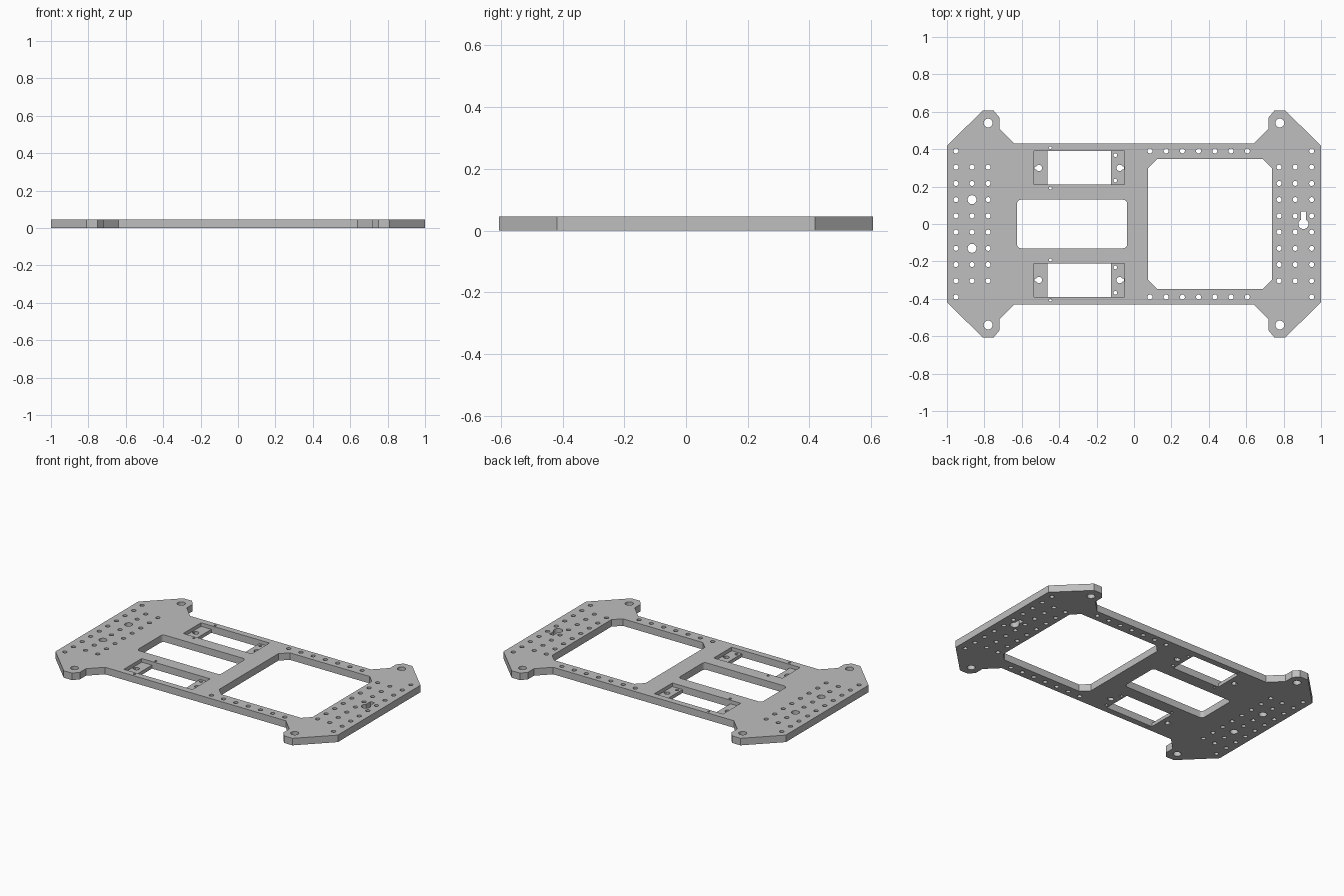
import bpy
import bmesh
from math import cos, sin, pi, radians

cube = bpy.data.objects.get("Cube")
if cube:
    bpy.data.objects.remove(cube)

THICK = 0.045
PITCH = 0.0868

grey = bpy.data.materials.new("plate_grey")
grey.use_nodes = True
colour = (0.52, 0.52, 0.52, 1)
grey.diffuse_color = colour
grey.node_tree.nodes["Principled BSDF"].inputs["Base Color"].default_value = colour


def circle(x, y, r, n=16):
    return [(x + r * cos(2 * pi * i / n), y + r * sin(2 * pi * i / n)) for i in range(n)]


def rect(x0, x1, y0, y1):
    return [(x0, y0), (x1, y0), (x1, y1), (x0, y1)]


def soft_rect(x0, x1, y0, y1, r, steps):
    """Rectangle with rounded corners, or chamfered ones when steps is 1."""
    pts = []
    corners = [(x1 - r, y1 - r), (x0 + r, y1 - r), (x0 + r, y0 + r), (x1 - r, y0 + r)]
    for q, (cx, cy) in enumerate(corners):
        for i in range(steps + 1):
            a = (q + i / steps) * pi / 2
            pts.append((cx + r * cos(a), cy + r * sin(a)))
    return pts


def keyhole(x, y, r, half, length, angle):
    """Round hole with a straight slot leaving it in one direction."""
    start = math_asin(half / r)
    pts = [(r * cos(start + (2 * pi - 2 * start) * i / 16),
            r * sin(start + (2 * pi - 2 * start) * i / 16)) for i in range(17)]
    pts += [(length, -half), (length, half)]
    c, s = cos(angle), sin(angle)
    return [(x + px * c - py * s, y + px * s + py * c) for px, py in pts]


def math_asin(v):
    from math import asin
    return asin(v)


def sheet(name, loops, z0, z1):
    """Solid sheet: first loop is the outline, the others are cut through."""
    curve = bpy.data.curves.new(name + "_profile", "CURVE")
    curve.dimensions = "2D"
    curve.fill_mode = "BOTH"
    curve.extrude = (z1 - z0) / 2
    for loop in loops:
        spline = curve.splines.new("POLY")
        spline.points.add(len(loop) - 1)
        for p, (x, y) in zip(spline.points, loop):
            p.co = (x, y, 0, 1)
        spline.use_cyclic_u = True
    temp = bpy.data.objects.new(name + "_profile", curve)
    bpy.context.collection.objects.link(temp)
    graph = bpy.context.evaluated_depsgraph_get()
    mesh = bpy.data.meshes.new_from_object(temp.evaluated_get(graph))
    bpy.data.objects.remove(temp)
    bpy.data.curves.remove(curve)

    bm = bmesh.new()
    bm.from_mesh(mesh)
    bmesh.ops.remove_doubles(bm, verts=bm.verts, dist=0.0001)
    bmesh.ops.translate(bm, verts=bm.verts, vec=(0, 0, (z0 + z1) / 2))
    bmesh.ops.recalc_face_normals(bm, faces=bm.faces)
    bm.to_mesh(mesh)
    bm.free()
    mesh.materials.clear()
    mesh.materials.append(grey)
    obj = bpy.data.objects.new(name, mesh)
    bpy.context.collection.objects.link(obj)
    bpy.ops.object.select_all(action="DESELECT")
    obj.select_set(True)
    bpy.context.view_layer.objects.active = obj
    bpy.ops.object.shade_smooth_by_angle(angle=radians(30))
    return obj


# Plate outline: one quarter mirrored into four
quarter = [(1, 0.418), (0.81, 0.606), (0.75, 0.606), (0.72, 0.57), (0.72, 0.51), (0.64, 0.43)]
half = quarter + [(-x, y) for x, y in reversed(quarter)]
loops = [half + [(x, -y) for x, y in reversed(half)]]

# Large chamfered window and rounded centre window
loops.append(soft_rect(0.076, 0.738, -0.347, 0.347, 0.048, 1))
loops.append(soft_rect(-0.625, -0.037, -0.13, 0.13, 0.02, 5))

# Corner mounting holes
for sx in (-1, 1):
    for sy in (-1, 1):
        loops.append(circle(sx * 0.78, sy * 0.54, 0.024))

# Hole grids at both ends
for x, rows in ((-0.952, 10), (-0.866, 8), (-0.78, 8), (0.776, 8), (0.862, 8), (0.95, 10)):
    for i in range(rows):
        y = (i - (rows - 1) / 2) * PITCH
        wide = x == -0.866 and abs(abs(y) - 1.5 * PITCH) < 0.01
        loops.append(circle(x, y, 0.024 if wide else 0.0135))

# Rows of holes beside the large window
for sy in (-1, 1):
    for i in range(7):
        loops.append(circle(0.085 + i * PITCH, sy * 4.5 * PITCH, 0.0135))

# Keyhole in the right end
loops.append(keyhole(0.906, 0, 0.027, 0.014, 0.068, pi / 2))

# Motor pockets with a pin hole on each long side
for y in (-0.3, 0.3):
    loops.append(rect(-0.535, -0.05, y - 0.09, y + 0.09))
    for dy in (-0.108, 0.108):
        loops.append(circle(-0.447, y + dy, 0.008, 10))

sheet("base_plate", loops, 0, THICK)

# Sunken ledges at the ends of each pocket
for side, y in (("front", -0.3), ("back", 0.3)):
    left_end = [rect(-0.535, -0.462, y - 0.09, y + 0.09),
                keyhole(-0.508, y, 0.017, 0.008, 0.024, pi)]
    right_end = [rect(-0.122, -0.05, y - 0.09, y + 0.09),
                 keyhole(-0.077, y, 0.017, 0.008, 0.024, 0)]
    for dy in (-0.068, 0.068):
        right_end.append(circle(-0.1, y + dy, 0.01, 12))
    sheet(side + "_pocket_right_ledge", left_end, 0, 0.022)
    sheet(side + "_pocket_left_ledge", right_end, 0, 0.022)
